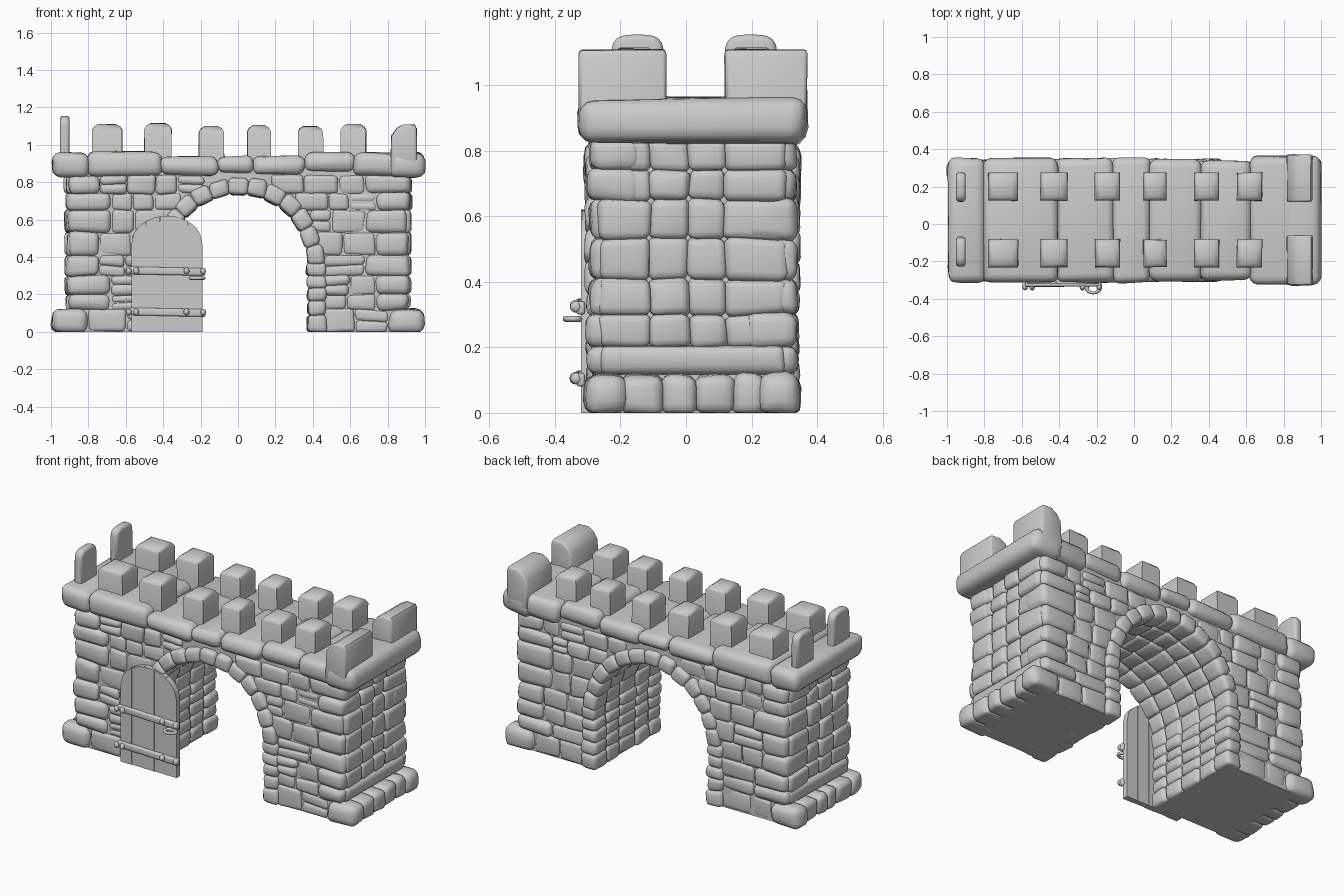
import bpy, bmesh, math, random
from mathutils import Matrix, Vector, Euler, noise

if "Cube" in bpy.data.objects:
    bpy.data.objects.remove(bpy.data.objects["Cube"])

random.seed(4)
CY = 0.02            # middle of the wall's thickness
ARC_Z, ARC_R = 0.36, 0.38


def finish(bm, name, wobble=0.0, angle=40):
    if wobble:
        for v in bm.verts:
            v.co += noise.noise_vector(v.co * 9) * wobble
            v.co += noise.noise_vector(v.co * 25) * wobble * 0.4
    for v in bm.verts:
        v.co.z = max(v.co.z, 0)
    bmesh.ops.recalc_face_normals(bm, faces=bm.faces[:])
    me = bpy.data.meshes.new(name)
    bm.to_mesh(me)
    bm.free()
    me.shade_smooth()
    me.set_sharp_from_angle(angle=math.radians(angle))
    ob = bpy.data.objects.new(name, me)
    bpy.context.collection.objects.link(ob)
    return ob


def block(bm, center, size, r, rot=(0, 0, 0), seg=3):
    m = Matrix.LocRotScale(Vector(center), Euler(rot), Vector(size))
    verts = bmesh.ops.create_cube(bm, size=1, matrix=m)["verts"]
    edges = list({e for v in verts for e in v.link_edges})
    bmesh.ops.bevel(bm, geom=edges, offset=min(r, 0.45 * min(size)), offset_type='OFFSET',
                    segments=seg, profile=0.5, affect='EDGES', clamp_overlap=True)


def stone(bm, xs, ys, zs, r=0.03):
    lo = [min(p) for p in (xs, ys, zs)]
    hi = [max(p) for p in (xs, ys, zs)]
    block(bm, [(a + b) / 2 for a, b in zip(lo, hi)], [b - a for a, b in zip(lo, hi)], r)


def prism(bm, pts, axis, a, b):
    """Extrude a 2D outline (u, z) along x or y from a to b."""
    put = (lambda u, z, t: (t, u, z)) if axis == 'x' else (lambda u, z, t: (u, t, z))
    f = bm.faces.new([bm.verts.new(put(u, z, a)) for u, z in pts])
    ext = bmesh.ops.extrude_face_region(bm, geom=[f])["geom"]
    d = Vector((b - a, 0, 0)) if axis == 'x' else Vector((0, b - a, 0))
    bmesh.ops.translate(bm, verts=[g for g in ext if isinstance(g, bmesh.types.BMVert)], vec=d)


def splits(a, b, step):
    """Uneven division of a..b into stones of about the given length."""
    n = max(1, round((b - a) / step))
    cuts = [a + (b - a) * (i + random.uniform(-0.22, 0.22) * (0 < i < n)) / n for i in range(n + 1)]
    return list(zip(cuts, cuts[1:]))


# Mortar core with the arched passage cut out of its outline
bm = bmesh.new()
R = ARC_R + 0.012
arc = [(R * math.cos(a), ARC_Z + R * math.sin(a)) for a in [math.pi * i / 32 for i in range(33)]]
prism(bm, [(0.885, 0.0), (0.885, 0.9), (-0.885, 0.9), (-0.885, 0.0), (-R, 0.0)] + arc[::-1] + [(R, 0.0)],
      'y', CY - 0.295, CY + 0.295)
finish(bm, "wall_core")

# Courses of stone on the front and back faces
ROWS = [0, 0.12, 0.2, 0.3, 0.41, 0.53, 0.65, 0.74, 0.835]
for sy, face in ((-1, "front"), (1, "back")):
    bm = bmesh.new()
    for sx in (-1, 1):
        for i, (z0, z1) in enumerate(zip(ROWS, ROWS[1:])):
            x_in = 0.46 if z0 <= ARC_Z else math.sqrt(0.42 ** 2 - (z0 - ARC_Z) ** 2)
            quoin = 0.80 if i == 0 else random.choice((0.68, 0.74))
            for x0, x1 in splits(x_in, quoin, 0.15):
                d = random.uniform(0.300, 0.318)
                zs = [(z0, z1)]
                if random.random() < 0.25:      # some places hold two thin stones
                    zm = (z0 + z1) / 2
                    zs = [(z0, zm), (zm, z1)]
                for a, b in zs:
                    stone(bm, (sx * x0, sx * x1), (CY + sy * 0.2, CY + sy * d),
                          (a - 0.004, b + 0.004), 0.024)
            if i:                               # corner stones
                stone(bm, (sx * quoin, sx * random.uniform(0.9, 0.922)),
                      (CY + sy * 0.16, CY + sy * random.uniform(0.312, 0.325)),
                      (z0 - 0.004, z1 + 0.004), 0.034)
            else:
                stone(bm, (sx * 0.8, sx * 0.995), (CY + sy * 0.2, CY + sy * 0.33), (-0.01, 0.122), 0.045)
    finish(bm, face + "_stones", 0.010, 60)

# Courses of stone on the two ends
for sx, side in ((-1, "left"), (1, "right")):
    bm = bmesh.new()
    for y0, y1 in splits(-0.2, 0.24, 0.11):
        stone(bm, (sx * 0.8, sx * random.uniform(0.965, 0.985)), (y0 - .004, y1 + .004), (-0.01, 0.118), 0.035)
    for i, (z0, z1) in enumerate(zip(ROWS[1:], ROWS[2:])):
        ys = [(-0.26, 0.30)] if i == 0 else list(zip((-0.265, -0.11, 0.01, 0.12), (-0.11, 0.01, 0.12, 0.305)))
        for y0, y1 in ys:
            stone(bm, (sx * 0.8, sx * random.uniform(0.912, 0.928)), (y0 - .003, y1 + .003),
                  (z0 - .003, z1 + .003), 0.026)
    finish(bm, side + "_end_stones", 0.010, 60)

# Jambs and arch ring, several stones deep through the passage
DEPTH = [-0.305, -0.19, -0.06, 0.09, 0.22, 0.345]
bm = bmesh.new()
for sx in (-1, 1):
    for z0, z1 in zip((0, 0.09, 0.165, 0.235, 0.3), (0.09, 0.165, 0.235, 0.3, 0.37)):
        for y0, y1 in zip(DEPTH, DEPTH[1:]):
            stone(bm, (sx * (0.37 + random.uniform(-.006, .008)), sx * 0.475), (y0, y1),
                  (z0 - .004, z1 + .004), 0.026)
finish(bm, "passage_jambs", 0.008, 60)

bm = bmesh.new()
N = 13
for i in range(N):
    a = math.pi * (i + 0.5) / N
    for y0, y1 in zip(DEPTH, DEPTH[1:]):
        rad = 0.418 + random.uniform(-.005, .005)
        block(bm, (rad * math.cos(a), (y0 + y1) / 2, ARC_Z + rad * math.sin(a)),
              (0.09, y1 - y0 + .006, 0.106), 0.026, (0, -a, 0))
finish(bm, "arch_ring", 0.007, 60)

# Coping slabs across the top: x from, x to, z from, z to, half depth
bm = bmesh.new()
for x0, x1, z0, z1, d in ((-0.998, -0.795, .825, .955, .332), (-0.81, -0.405, .83, .965, .332),
                          (-0.42, -0.105, .835, .94, .33), (-0.115, 0.085, .85, .935, .335),
                          (0.075, 0.365, .835, .94, .325), (0.355, 0.63, .855, .96, .322),
                          (0.615, 0.98, .83, .958, .344)):
    stone(bm, (x0, x1), (CY - d, CY + d), (z0, z1), 0.045)
stone(bm, (0.80, 0.998), (CY - 0.35, CY + 0.35), (0.822, 0.962), 0.05)
finish(bm, "coping", 0.010, 60)

# Battlements with softened tops: x from, x to, top
bm = bmesh.new()


def merlon(x0, x1, y0, y1, top, c=0.032):
    levels = ((0, 0.88), (0, top - c), (c * 0.35, top - c * 0.4), (c, top))
    rings = [[bm.verts.new(p) for p in ((x0 + k, y0 + k, z), (x1 - k, y0 + k, z),
                                        (x1 - k, y1 - k, z), (x0 + k, y1 - k, z))] for k, z in levels]
    for lo, hi in zip(rings, rings[1:]):
        for j in range(4):
            bm.faces.new((lo[j], lo[(j + 1) % 4], hi[(j + 1) % 4], hi[j]))
    bm.faces.new(rings[0][::-1])
    bm.faces.new(rings[-1])


for x0, x1, top in ((-0.78, -0.62, 1.11), (-0.50, -0.355, 1.115), (-0.21, -0.075, 1.10),
                    (0.05, 0.175, 1.105), (0.32, 0.455, 1.10), (0.55, 0.685, 1.11)):
    for y0 in (-0.232, 0.125):
        merlon(x0, x1, y0, y0 + 0.15, top)
finish(bm, "battlements", 0.004, 62)

# Large corner battlements at the right end, sloped on the inner side
bm = bmesh.new()
for y0, y1 in ((-0.328, -0.06), (0.118, 0.37)):
    prism(bm, [(0.815, 0.88), (0.955, 0.88), (0.955, 1.085), (0.945, 1.107), (0.885, 1.11),
               (0.85, 1.09), (0.82, 1.05)], 'y', y0, y1)
bmesh.ops.bevel(bm, geom=[e for e in bm.edges if abs(e.verts[0].co.y - e.verts[1].co.y) < 1e-5],
                offset=0.012, segments=2, profile=0.5, affect='EDGES', clamp_overlap=True)
finish(bm, "right_corner_battlements", 0.004, 50)

# Thin rounded battlements at the left end
bm = bmesh.new()
for yc in (-0.148, 0.198):
    top = [(yc + 0.08 * math.copysign(abs(math.cos(t)) ** 0.6, math.cos(t)),
            1.09 + 0.065 * math.sin(t) ** 0.7 if 0 < t < 3.14 else 1.09)
           for t in [math.pi * i / 12 for i in range(13)]]
    prism(bm, [(yc - 0.08, 0.88), (yc + 0.08, 0.88)] + top, 'x', -0.952, -0.9)
bmesh.ops.bevel(bm, geom=[e for e in bm.edges if abs(e.verts[0].co.x - e.verts[1].co.x) < 1e-5],
                offset=0.018, segments=3, profile=0.5, affect='EDGES', clamp_overlap=True)
finish(bm, "left_corner_battlements", 0, 60)

# Door of planks with an arched top, over a backing panel
bm = bmesh.new()
XC, HW = -0.38, 0.19
for i in range(5):
    u0, u1 = -1 + 0.4 * i, -0.6 + 0.4 * i
    us = [u1 + (u0 - u1) * k / 6 for k in range(7)]
    g = 0.001
    pts = [(XC + HW * u0 + g, 0.0), (XC + HW * u1 - g, 0.0)]
    pts += [(min(max(XC + HW * u, XC + HW * u0 + g), XC + HW * u1 - g),
             0.47 + 0.15 * math.sqrt(max(0, 1 - u * u))) for u in us]
    prism(bm, pts, 'y', -0.32 + 0.003 * (i % 2), -0.285)
prism(bm, [(XC - 0.18, 0.0), (XC + 0.18, 0.0), (XC + 0.18, 0.49), (XC + 0.1, 0.59),
           (XC - 0.1, 0.59), (XC - 0.18, 0.49)], 'y', -0.314, -0.288)
finish(bm, "door", 0, 35)

# Iron straps and bolts
bm = bmesh.new()
for z in (0.105, 0.325):
    block(bm, (-0.38, -0.322, z), (0.41, 0.026, 0.04), 0.008, (0, 0.02, 0), 2)
    for x in (-0.585, -0.545, -0.275, -0.185):
        m = Matrix.LocRotScale(Vector((x, -0.336, z)), None, Vector((1, 1.2, 1.2)))
        bmesh.ops.create_uvsphere(bm, u_segments=12, v_segments=8, radius=0.015, matrix=m)
finish(bm, "door_straps", 0.003, 50)

# Pull handle, a flattened ring
bpy.ops.mesh.primitive_torus_add(location=(-0.218, -0.343, 0.287), major_radius=0.03, minor_radius=0.009,
                                 major_segments=24, minor_segments=8)
handle = bpy.context.object
handle.name = "door_handle"
handle.scale = (1.15, 0.85, 1)
bpy.ops.object.shade_smooth()
